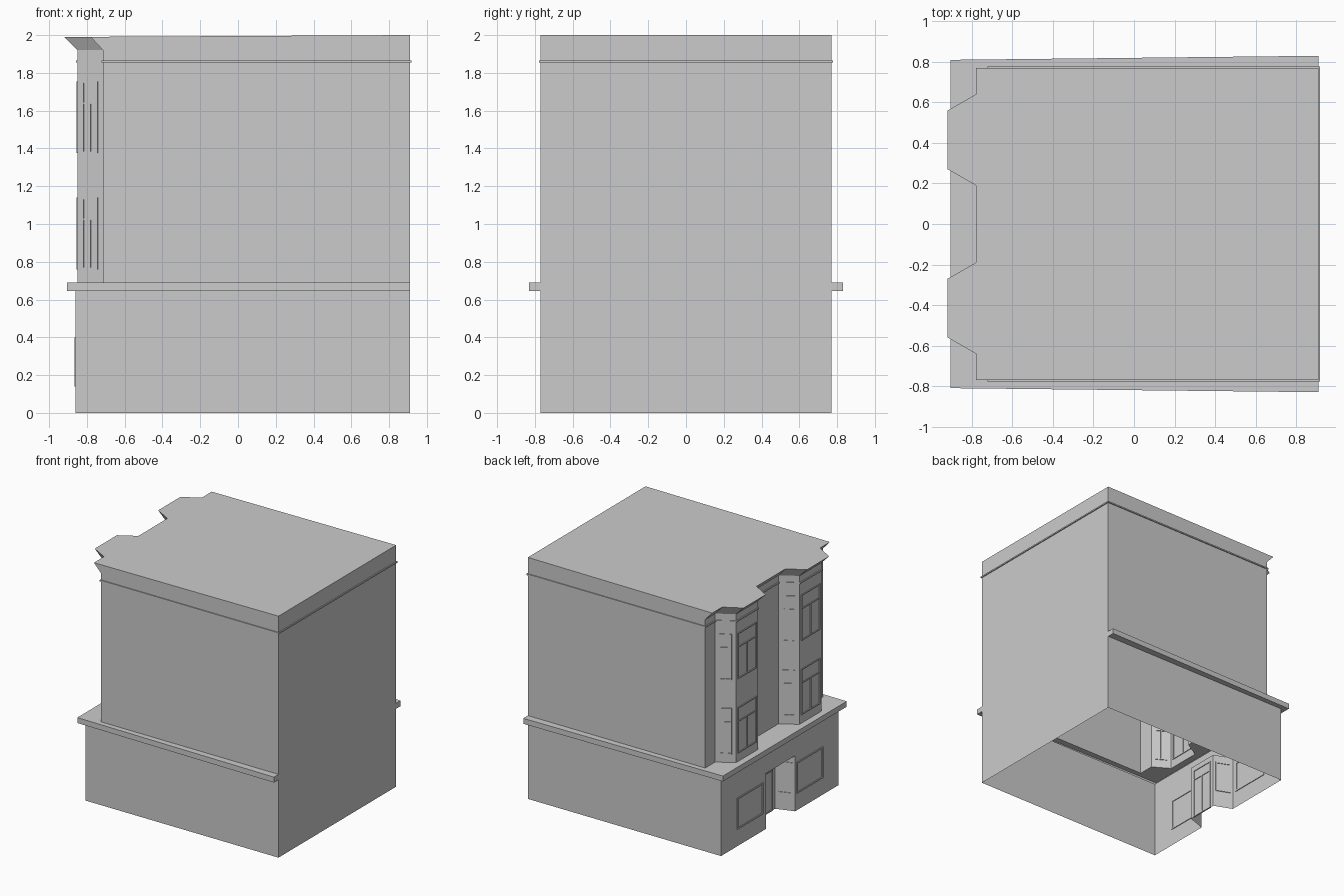
import bpy, bmesh, math
from mathutils import Vector

if "Cube" in bpy.data.objects:
    bpy.data.objects.remove(bpy.data.objects["Cube"])

def make(name, faces):
    """Build an object from a list of faces given as point lists."""
    bm = bmesh.new()
    for f in faces:
        bm.faces.new([bm.verts.new(p) for p in f])
    bmesh.ops.remove_doubles(bm, verts=bm.verts, dist=1e-5)
    bmesh.ops.recalc_face_normals(bm, faces=bm.faces)
    me = bpy.data.meshes.new(name)
    bm.to_mesh(me)
    bm.free()
    ob = bpy.data.objects.new(name, me)
    bpy.context.collection.objects.link(ob)
    return ob

def loft(rings, closed=True):
    """Quads between successive rings of equal length."""
    out = []
    for a, b in zip(rings, rings[1:]):
        n = len(a)
        for i in range(n if closed else n - 1):
            j = (i + 1) % n
            q = [a[i], a[j], b[j], b[i]]
            if (Vector(a[i]) - Vector(a[j])).length > 1e-6:
                out.append(q)
    return out

def outline(z, xw, xb, yf=0.77, yb=0.77, back=0.91, slope=0.0):
    """Plan of the building with two angled bays on the -x side."""
    half = [(back, yb), (xw, yf), (xw, .64), (xb, .56), (xb, .27), (xw, .19)]
    pts = [(x, -y) for x, y in half] + [(x, y) for x, y in reversed(half)]
    return [(x, y, z + slope * (x + .92)) for x, y in pts]

# Upper storeys with flared cornice and roof
roof = outline(1.99, -.78, -.92, slope=.0055)
make("upper_walls", loft([outline(.69, -.715, -.85),
                          outline(1.92, -.715, -.85), roof]) + [roof])

# Thin string course below the roof
def band(z, o):
    return outline(z, -.715 - o, -.85 - o, .77 + o, .77 + o, .91 + o)
make("string_course", loft([band(1.855, 0), band(1.855, .008),
                            band(1.866, .008), band(1.866, 0)]))

# Projecting ledge above the shop floor
make("ledge", loft([outline(.645, -.86, -.86),
                    outline(.645, -.905, -.905, .81, .83),
                    outline(.69, -.905, -.905, .81, .83),
                    outline(.69, -.715, -.85)]))

# Ground floor walls, open below, with recessed entrance
H, T, XF = .46, .645, -.86
recess = [(XF, -.20), (-.71, -.15), (-.71, .12), (XF, .18)]
def wall(path, z0, z1):
    return loft([[(x, y, z0) for x, y in path], [(x, y, z1) for x, y in path]], False)
around = [(XF, .18), (XF, .77), (.91, .77), (.91, -.77), (XF, -.77), (XF, -.20)]
make("ground_walls", wall(around, 0, H) + wall(around, H, T)
     + wall(recess, 0, H) + wall([recess[0], recess[3]], H, T)
     + [[(x, y, H) for x, y in recess]])

# Window and door frames built from thin bars on a wall segment
def bar(p, q, z0, z1, d):
    t = (Vector(q) - Vector(p)).normalized()
    n = Vector((t.y, -t.x)) * d
    c = [Vector(p) + n, Vector(q) + n, Vector(q) - n, Vector(p) - n]
    lo, hi = [[(v.x, v.y, z) for v in c] for z in (z0, z1)]
    return loft([lo, hi]) + [lo, hi]

def frame(name, p, q, z0, z1, rail=None, w=.009, d=.006):
    p, q = Vector(p), Vector(q)
    t = (q - p).normalized() * w
    m = (p + q) / 2
    f = bar(p, p + t, z0, z1, d) + bar(q - t, q, z0, z1, d)
    for z in (z0, z1 - w):
        f += bar(p + t, q - t, z, z + w, d)
    if rail:
        f += bar(p + t, q - t, rail, rail + w, d)
        f += bar(m - t / 2, m + t / 2, z0 + w, rail, d)
    make(name, f)

def along(a, b, s, e):
    a, b = Vector(a), Vector(b)
    return a.lerp(b, s), a.lerp(b, e)

for side, s in (("right", -1), ("left", 1)):
    # Bay windows on both upper floors
    bay = [(-.715, .64 * s), (-.85, .56 * s), (-.85, .27 * s), (-.715, .19 * s)]
    for floor, z in (("lower", .76), ("upper", 1.375)):
        for k, (part, m) in enumerate((("outer", .2), ("front", .08), ("inner", .2))):
            p, q = along(bay[k], bay[k + 1], m, 1 - m)
            frame(f"{floor}_{side}_{part}_window", p, q, z, z + .38, z + .26)
    # Shop windows
    frame(f"{side}_shop_window", (XF, .22 * s), (XF, .56 * s), .14, .40, w=.012)

# Entrance door and side lights
frame("right_side_light", *along(recess[0], recess[1], .12, .88), .14, .40)
frame("left_side_light", *along(recess[2], recess[3], .12, .88), .14, .40)
frame("door_frame", *along(recess[1], recess[2], .12, .88), 0.0, .42, .33)
